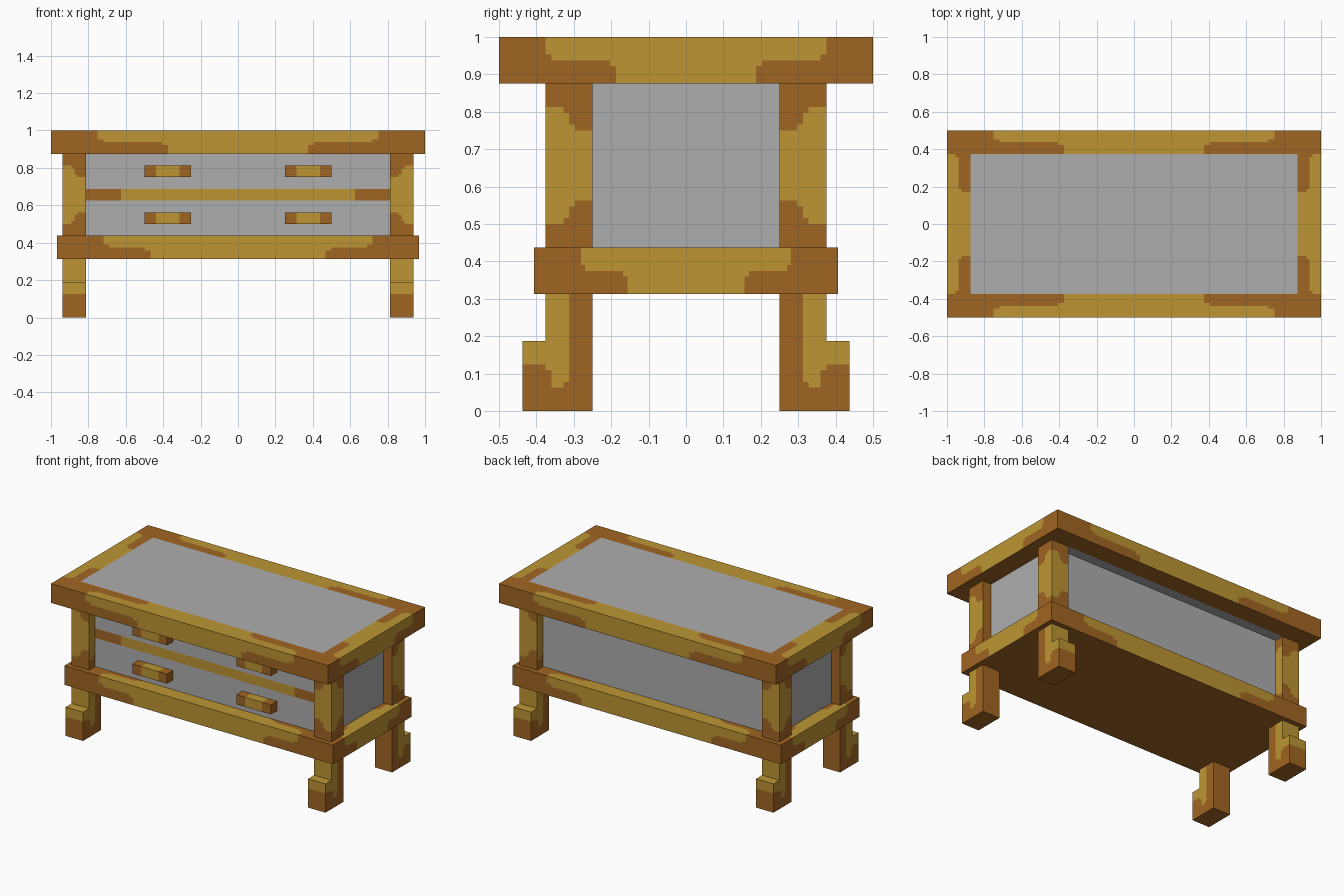
import bpy, bmesh
from mathutils import Vector

if "Cube" in bpy.data.objects:
    bpy.data.objects.remove(bpy.data.objects["Cube"])


def material(name, rgb):
    m = bpy.data.materials.new(name)
    m.diffuse_color = (*rgb, 1)
    m.use_nodes = True
    m.node_tree.nodes["Principled BSDF"].inputs["Base Color"].default_value = m.diffuse_color
    return m


MATS = [material("brown wood", (0.352, 0.130, 0.016)),
        material("golden wood", (0.509, 0.305, 0.034)),
        material("grey panel", (0.423, 0.423, 0.423))]
BROWN, GOLD, GREY = 0, 1, 2

# Which faces a painted patch belongs to, and the two axes it is measured on
SIDES = {
    "x": (lambda n, c: abs(n.x) > 0.9, 1, 2),            # both x sides
    "y": (lambda n, c: n.y * c.y > 0 and abs(n.y) > 0.9, 0, 2),  # outward y sides
    "front": (lambda n, c: n.y < -0.9, 0, 2),
    "up": (lambda n, c: n.z > 0.9, 0, 1),
    "down": (lambda n, c: n.z < -0.9, 0, 1),
}


def box(name, x, y, z, patches=(), base=BROWN):
    """Box with patches (side, a0, a1, b0, b1, material) cut into its faces.
    Patches use absolute x and y, so they mirror; later patches win."""
    lo = Vector((min(x), min(y), min(z)))
    hi = Vector((max(x), max(y), max(z)))
    bm = bmesh.new()
    bmesh.ops.create_cube(bm, size=1)
    for v in bm.verts:
        v.co = Vector([(lo[i] + hi[i]) / 2 + v.co[i] * (hi[i] - lo[i]) for i in range(3)])
    bm.normal_update()
    for f in bm.faces:
        f.material_index = base

    def faces_on(side):
        test = SIDES[side][0]
        return [f for f in bm.faces if test(f.normal, f.calc_center_median())]

    for side, a0, a1, b0, b1, _ in patches:
        _, ia, ib = SIDES[side]
        for axis, vals in ((ia, (a0, a1)), (ib, (b0, b1))):
            for val in vals:
                for s in (1, -1):
                    p = val * s
                    if not lo[axis] + 1e-4 < p < hi[axis] - 1e-4:
                        continue
                    fs = faces_on(side)
                    geom = set(fs)
                    for f in fs:
                        geom.update(f.edges)
                        geom.update(f.verts)
                    co, no = Vector(), Vector()
                    co[axis], no[axis] = p, 1
                    bmesh.ops.bisect_plane(bm, geom=list(geom), plane_co=co,
                                           plane_no=no, dist=1e-5)
                    bm.normal_update()
    for side, a0, a1, b0, b1, mat in patches:
        _, ia, ib = SIDES[side]
        for f in faces_on(side):
            c = f.calc_center_median()
            if a0 < abs(c[ia]) < a1 and b0 < abs(c[ib]) < b1:
                f.material_index = mat
    me = bpy.data.meshes.new(name)
    bm.to_mesh(me)
    bm.free()
    for m in MATS:
        me.materials.append(m)
    ob = bpy.data.objects.new(name, me)
    bpy.context.collection.objects.link(ob)
    return ob


def plank(side, wide, narrow, lo, hi):
    """Golden T-shaped patch with stepped corners, wide along the hi edge."""
    mid, e = (lo + hi) / 2, 0.0156
    k = e * wide / 0.375
    return [(side, -9, wide, mid + e, 9, GOLD),
            (side, -9, wide - k, mid, 9, GOLD),
            (side, -9, narrow + k, mid - e, 9, GOLD),
            (side, -9, narrow, -9, 9, GOLD)]


def end_plank(x0, x1, narrow, wide):
    """Top of a short end plank: gold with brown inner corners."""
    mid, e = (x0 + x1) / 2, 0.0156
    return [("up", x0, 9, -9, wide, GOLD),
            ("up", x0, mid, narrow, wide, BROWN),
            ("up", x0, mid - e, narrow - e, narrow, BROWN),
            ("up", mid, mid + e, wide - e, wide, BROWN)]


# Table top with inset grey panel
box("table_top", (-1, 1), (-0.5, 0.5), (0.875, 1),
    plank("y", 0.75, 0.375, 0.875, 1) + plank("x", 0.375, 0.1875, 0.875, 1)
    + plank("up", 0.75, 0.375, 0.375, 0.5)
    + end_plank(0.875, 1, 0.1875, 0.375)
    + [("up", -9, 0.875, -9, 0.375, GREY), ("down", -9, 0.875, -9, 0.375, GREY)])

# Lower frame under the drawers
box("lower_frame", (-0.96875, 0.96875), (-0.40625, 0.40625), (0.3125, 0.4375),
    plank("y", 0.71875, 0.46875, 0.3125, 0.4375)
    + plank("x", 0.28125, 0.15625, 0.3125, 0.4375)
    + plank("up", 0.71875, 0.46875, 0.28125, 0.40625)
    + end_plank(0.84375, 0.96875, 0.15625, 0.28125))

# Drawer cabinet with the rail between the drawers
box("cabinet", (-0.875, 0.875), (-0.3125, 0.3125), (0.4375, 0.875),
    [("front", -9, 9, 0.625, 0.6875, BROWN), ("front", -9, 0.625, 0.625, 0.6875, GOLD)],
    base=GREY)

# Drawer handles
for sx in (-1, 1):
    for z in (0.5, 0.75):
        box("drawer_handle", (sx * 0.25, sx * 0.5), (-0.375, -0.3125), (z, z + 0.0625),
            [(s, 0.3125, 0.4375, -9, 9, GOLD) for s in ("front", "up", "down")])


def post_patches(side, inner):
    """Golden post face with brown ends and brown inner corners."""
    mid, e = inner + 0.0625, 0.0156
    return [(side, -9, 9, 0.5, 0.8125, GOLD),
            (side, -9, mid, 0.75, 0.8125, BROWN),
            (side, -9, mid, 0.5, 0.5625, BROWN),
            (side, mid - e, mid, 0.75, 0.75 + e, GOLD),
            (side, mid - e, mid, 0.5625 - e, 0.5625, GOLD),
            (side, mid, mid + e, 0.8125 - e, 0.8125, BROWN),
            (side, mid, mid + e, 0.5, 0.5 + e, BROWN)]


# Corner posts, legs and feet
for sx in (-1, 1):
    for sy in (-1, 1):
        xs = (sx * 0.8125, sx * 0.9375)
        ys = (sy * 0.25, sy * 0.375)
        box("corner_post", xs, ys, (0.4375, 0.875),
            post_patches("x", 0.25) + post_patches("y", 0.8125))
        box("leg", xs, ys, (0, 0.3125),
            [("x", 0.3125, 9, 0.078, 9, GOLD), ("x", 0.328, 0.36, 0.0625, 9, GOLD),
             ("x", 0.36, 9, 0.0625, 0.11, BROWN), ("y", -9, 9, 0.1875, 9, GOLD)])
        box("foot", xs, (sy * 0.375, sy * 0.4375), (0, 0.1875),
            [("x", -9, 9, 0.125, 9, GOLD), ("y", -9, 9, 0.125, 9, GOLD),
             ("up", -9, 9, -9, 9, GOLD)])
